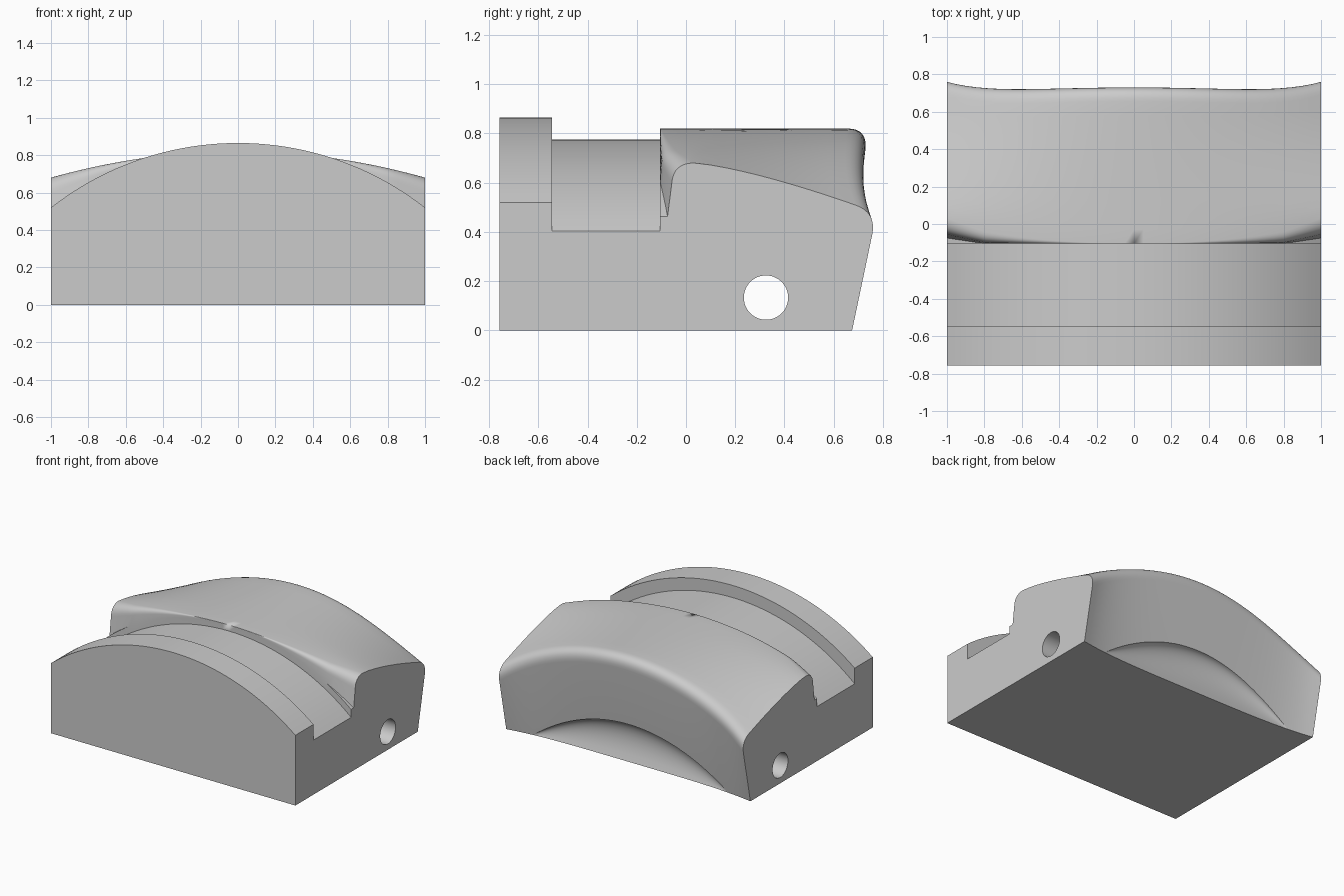
import bpy, bmesh, math

cube = bpy.data.objects.get("Cube")
if cube:
    bpy.data.objects.remove(cube, do_unlink=True)

grey = bpy.data.materials.new("light_grey")
grey.use_nodes = True
GREY = (0.6, 0.6, 0.6, 1.0)
grey.diffuse_color = GREY
grey.node_tree.nodes["Principled BSDF"].inputs["Base Color"].default_value = GREY

AXIS_Z = -0.757          # common axis of the arched steps
TIP = 0.8                # half width of the rear finger scoop


def arch(radius, x):
    return AXIS_Z + math.sqrt(radius * radius - x * x)


def crown(x, y):
    """Height of the rear cap, curving down more towards the back."""
    u = max(0.0, (y - 0.03) / 0.67)
    return 0.82 - x * x * (0.14 + 0.175 * u ** 1.35)


def wall(x, z):
    """Depth of the leaning back wall."""
    return 0.63 + 0.045 * x ** 4 + (0.135 + 0.075 * x ** 8) * z


def fillet(a, c, b, n=8):
    """Rounded corner from a to b around corner c."""
    pts = []
    for i in range(n + 1):
        t = i / n
        pts.append(tuple((1 - t) ** 2 * p + 2 * t * (1 - t) * q + t * t * r
                         for p, q, r in zip(a, c, b)))
    return pts


def section(x):
    """Closed (y, z) outline of the body at a given x."""
    ridge, floor, ledge = (arch(r, x) for r in (1.622, 1.532, 1.577))
    pts = [(-0.757, 0), (-0.757, ridge), (-0.545, ridge), (-0.545, floor),
           (-0.105, floor), (-0.105, ledge)]
    # front lip of the rear cap
    lip = -0.105 + 0.03 * max(0.0, (abs(x) - 0.8) / 0.2)
    corner = lip + 0.022 * x ** 4
    r = 0.085 * x * x
    top = crown(x, corner)
    pts.append((lip, ledge))
    pts += fillet((corner - 0.005 * x * x, top - r), (corner, top),
                  (corner + r, crown(x, corner + r)))
    # crown, then rounded back edge
    yc = 0.73
    for _ in range(20):
        yc = wall(x, crown(x, yc))
    zc = crown(x, yc)
    y0, y1 = corner + r, yc - 0.085
    pts += [(y0 + (y1 - y0) * i / 10, crown(x, y0 + (y1 - y0) * i / 10))
            for i in range(1, 10)]
    pts += fillet((y1, crown(x, y1)), (yc, zc), (wall(x, zc - 0.09), zc - 0.09))
    # scoop hollowed under the back wall
    za = 0.3 * max(0.0, 1 - (x / TIP) ** 2)
    for i in range(13):
        t = 1 - (i / 12) ** 2
        depth = 0.2 * za * 2.6 * t * math.sqrt(1 - t)
        pts.append((wall(x, t * za) - depth, t * za))
    return pts


# body: sections lofted from side to side
N = 40
bm = bmesh.new()
rings = []
for i in range(N + 1):
    x = -1 + 2 * i / N
    rings.append([bm.verts.new((x, y, z)) for y, z in section(x)])
for a, b in zip(rings, rings[1:]):
    for j in range(len(a)):
        k = (j + 1) % len(a)
        bm.faces.new((a[j], a[k], b[k], b[j]))
bm.faces.new(rings[0])
bm.faces.new(rings[-1])
bmesh.ops.remove_doubles(bm, verts=bm.verts, dist=1e-5)
bmesh.ops.recalc_face_normals(bm, faces=bm.faces)
mesh = bpy.data.meshes.new("body")
bm.to_mesh(mesh)
bm.free()
mesh.materials.append(grey)
body = bpy.data.objects.new("body", mesh)
bpy.context.collection.objects.link(body)

# cross pin hole
bpy.ops.mesh.primitive_cylinder_add(vertices=48, radius=0.09, depth=2.4,
                                    location=(0, 0.325, 0.133),
                                    rotation=(0, math.pi / 2, 0))
cutter = bpy.context.object
cutter.name = "pin_hole_cutter"
cutter.hide_render = True
cutter.data.materials.append(grey)
mod = body.modifiers.new("pin_hole", 'BOOLEAN')
mod.operation = 'DIFFERENCE'
mod.solver = 'EXACT'
mod.object = cutter
bpy.ops.object.select_all(action='DESELECT')
body.select_set(True)
bpy.context.view_layer.objects.active = body
bpy.ops.object.modifier_apply(modifier=mod.name)
bpy.data.objects.remove(cutter, do_unlink=True)
bpy.ops.object.shade_smooth_by_angle(angle=math.radians(30))
